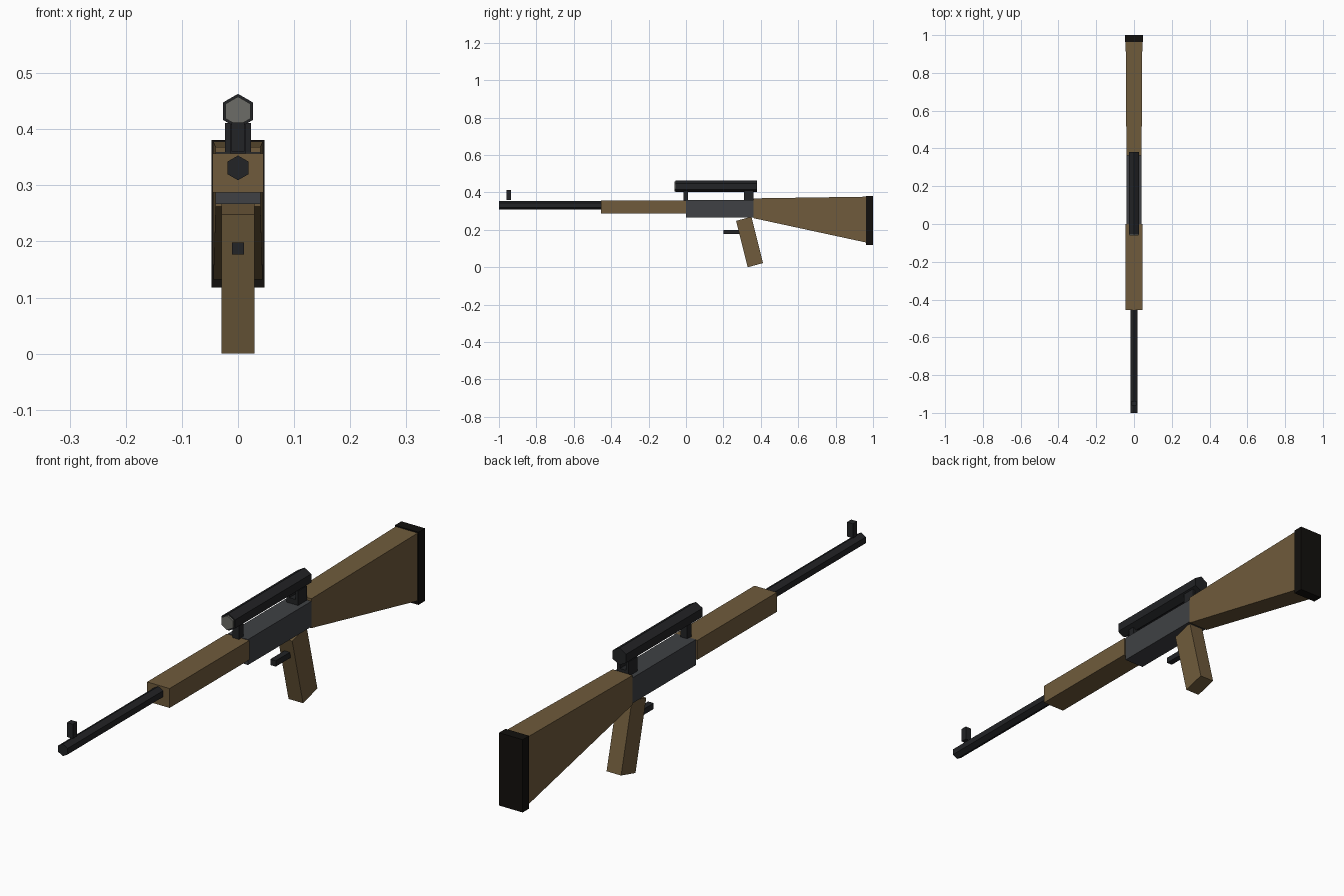
import bpy, bmesh, math

if "Cube" in bpy.data.objects:
    bpy.data.objects.remove(bpy.data.objects["Cube"])


def material(name, rgb):
    m = bpy.data.materials.new(name)
    m.diffuse_color = (*rgb, 1)
    m.use_nodes = True
    m.node_tree.nodes["Principled BSDF"].inputs["Base Color"].default_value = m.diffuse_color
    return m


wood = material("wood", (0.16, 0.105, 0.045))
metal = material("metal", (0.05, 0.053, 0.058))
black = material("black", (0.016, 0.017, 0.019))
rubber = material("rubber", (0.006, 0.005, 0.004))
glass = material("glass", (0.15, 0.15, 0.135))


def loft(name, rings, mat):
    """Skin two or more equal-count rings and cap both ends."""
    bm = bmesh.new()
    loops = [[bm.verts.new(p) for p in ring] for ring in rings]
    n = len(loops[0])
    for a, b in zip(loops, loops[1:]):
        for i in range(n):
            j = (i + 1) % n
            bm.faces.new((a[i], a[j], b[j], b[i]))
    bm.faces.new(loops[0])
    bm.faces.new(loops[-1])
    bmesh.ops.recalc_face_normals(bm, faces=bm.faces)
    mesh = bpy.data.meshes.new(name)
    bm.to_mesh(mesh)
    bm.free()
    mesh.materials.append(mat)
    ob = bpy.data.objects.new(name, mesh)
    bpy.context.collection.objects.link(ob)
    return ob


def rect(y, w, z0, z1, x=0):
    return [(x - w, y, z0), (x + w, y, z0), (x + w, y, z1), (x - w, y, z1)]


def box(name, y0, y1, w, z0, z1, mat, x=0):
    return loft(name, [rect(y0, w, z0, z1, x), rect(y1, w, z0, z1, x)], mat)


def hexagon(y, r, z):
    return [(r * math.sin(i * math.pi / 3), y, z + r * math.cos(i * math.pi / 3))
            for i in range(6)]


# barrel, fore-end and receiver
loft("barrel", [hexagon(-1, 0.022, 0.331), hexagon(-0.42, 0.022, 0.331)], black)
box("handguard", -0.455, 0, 0.045, 0.287, 0.357, wood)
box("receiver", 0, 0.362, 0.04, 0.267, 0.359, metal)

# tapered stock and butt pad
loft("stock", [rect(0.362, 0.04, 0.262, 0.368), rect(0.963, 0.044, 0.132, 0.377)], wood)
box("butt_pad", 0.963, 1, 0.047, 0.118, 0.381, rubber)

# slanted grip and trigger
grip = [(0.268, 0.248), (0.35, 0.27), (0.412, 0.022), (0.33, 0.0)]
loft("grip", [[(x, y, z) for y, z in grip] for x in (-0.029, 0.029)], wood)
box("trigger", 0.2, 0.3, 0.011, 0.177, 0.198, black)

# scope: six-sided tube with stepped-in lens
loft("scope", [hexagon(-0.055, 0.031, 0.432), hexagon(0.38, 0.031, 0.432)], black)
loft("scope_lens", [hexagon(-0.062, 0.026, 0.432), hexagon(-0.055, 0.026, 0.432)], glass)

# sights and scope mounts
box("front_sight", -0.96, -0.936, 0.012, 0.36, 0.412, black)
box("front_mount", -0.013, 0.012, 0.013, 0.357, 0.41, black)
box("rear_mount_base", 0.31, 0.36, 0.023, 0.357, 0.378, black)
for side, x in (("left", -0.0175), ("right", 0.0175)):
    box(f"rear_mount_{side}", 0.31, 0.36, 0.0055, 0.378, 0.411, black, x)
